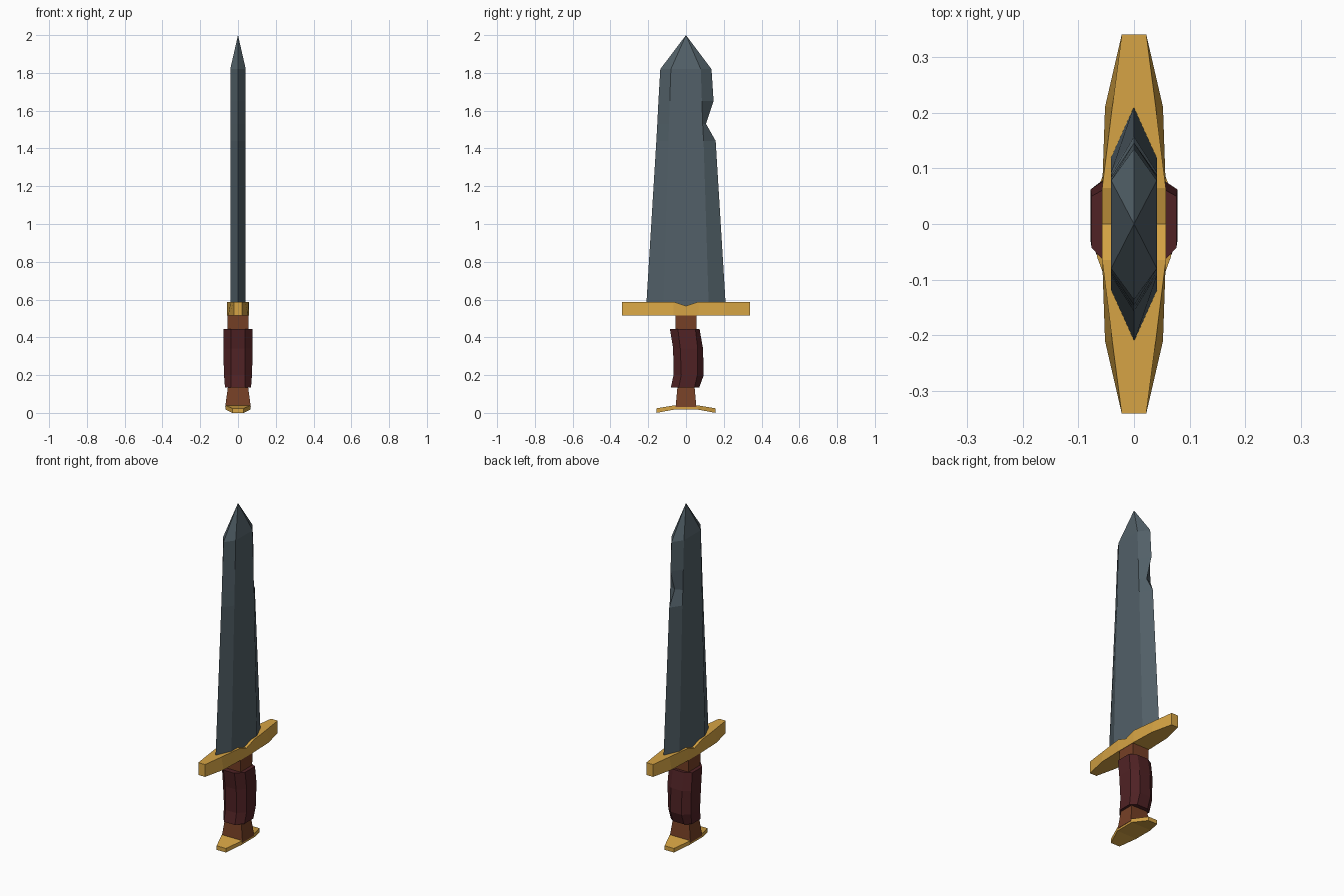
import bpy, bmesh

if "Cube" in bpy.data.objects:
    bpy.data.objects.remove(bpy.data.objects["Cube"])


def material(name, rgb):
    m = bpy.data.materials.new(name)
    m.diffuse_color = (*rgb, 1)
    m.use_nodes = True
    m.node_tree.nodes["Principled BSDF"].inputs["Base Color"].default_value = m.diffuse_color
    return m


steel = material("dark steel", (0.084, 0.117, 0.138))
gold = material("gold", (0.67, 0.37, 0.058))
wood = material("brown wood", (0.18, 0.051, 0.019))
leather = material("maroon leather", (0.08, 0.016, 0.018))


def loft(name, rings, mat):
    """Skin a row of equal-sized point rings and cap both ends."""
    bm = bmesh.new()
    rows = [[bm.verts.new(p) for p in r] for r in rings]
    n = len(rows[0])
    for a, b in zip(rows, rows[1:]):
        for i in range(n):
            j = (i + 1) % n
            bm.faces.new((a[i], a[j], b[j], b[i]))
    bm.faces.new(rows[0][::-1])
    bm.faces.new(rows[-1])
    bmesh.ops.remove_doubles(bm, verts=bm.verts, dist=1e-5)
    bmesh.ops.recalc_face_normals(bm, faces=bm.faces)
    me = bpy.data.meshes.new(name)
    bm.to_mesh(me)
    bm.free()
    me.materials.append(mat)
    ob = bpy.data.objects.new(name, me)
    bpy.context.collection.objects.link(ob)
    return ob


# Blade: six-sided section, with a notch in the +y edge
def blade_ring(z, left, in_left, in_right, right, x=0.041):
    return [(0, left, z), (x, in_left, z), (x, in_right, z),
            (0, right, z), (-x, in_right, z), (-x, in_left, z)]


blade = [(0.54, -0.212, -0.121, 0.121, 0.212),
         (1.44, -0.157, -0.093, 0.093, 0.157),
         (1.53, -0.152, -0.09, 0.088, 0.106),
         (1.65, -0.146, -0.086, 0.084, 0.146),
         (1.82, -0.136, -0.08, 0.078, 0.135)]
loft("blade", [blade_ring(*b) for b in blade] + [[(0, 0, 2.0)] * 6], steel)


# Guard and pommel: four-sided sections lofted along y, mirrored about y = 0
def cross_bar(name, half):
    def ring(y, x_top, x_low, low, top):
        return [(-x_low, y, low), (x_low, y, low), (x_top, y, top), (-x_top, y, top)]
    full = [(-y, *r) for y, *r in half] + [h for h in half[::-1] if h[0] > 0]
    return loft(name, [ring(*f) for f in full], gold)


cross_bar("guard", [(0.34, 0.022, 0.022, 0.515, 0.588),
                    (0.21, 0.039, 0.052, 0.515, 0.588),
                    (0.065, 0.057, 0.057, 0.515, 0.588),
                    (0.0, 0.057, 0.057, 0.515, 0.566)])
cross_bar("pommel", [(0.157, 0.03, 0.03, 0.0, 0.024),
                     (0.06, 0.066, 0.066, 0.018, 0.04)])

# Grip core: square, flaring towards the pommel
loft("grip", [[(-x, -y, z), (x, -y, z), (x, y, z), (-x, y, z)]
              for z, x, y in [(0.03, 0.068, 0.055), (0.14, 0.053, 0.045),
                              (0.52, 0.055, 0.057)]], wood)


# Grip wrap: eight-sided, slightly bowed towards +y
def wrap_ring(z, x, lo, in_lo, in_hi, hi):
    c = 0.036
    return [(-c, lo, z), (c, lo, z), (x, in_lo, z), (x, in_hi, z),
            (c, hi, z), (-c, hi, z), (-x, in_hi, z), (-x, in_lo, z)]


loft("grip_wrap", [wrap_ring(*w) for w in [
    (0.135, 0.069, -0.08, -0.038, 0.045, 0.07),
    (0.2, 0.074, -0.066, -0.025, 0.06, 0.094),
    (0.34, 0.078, -0.068, -0.03, 0.062, 0.09),
    (0.443, 0.076, -0.085, -0.043, 0.05, 0.072)]], leather)
